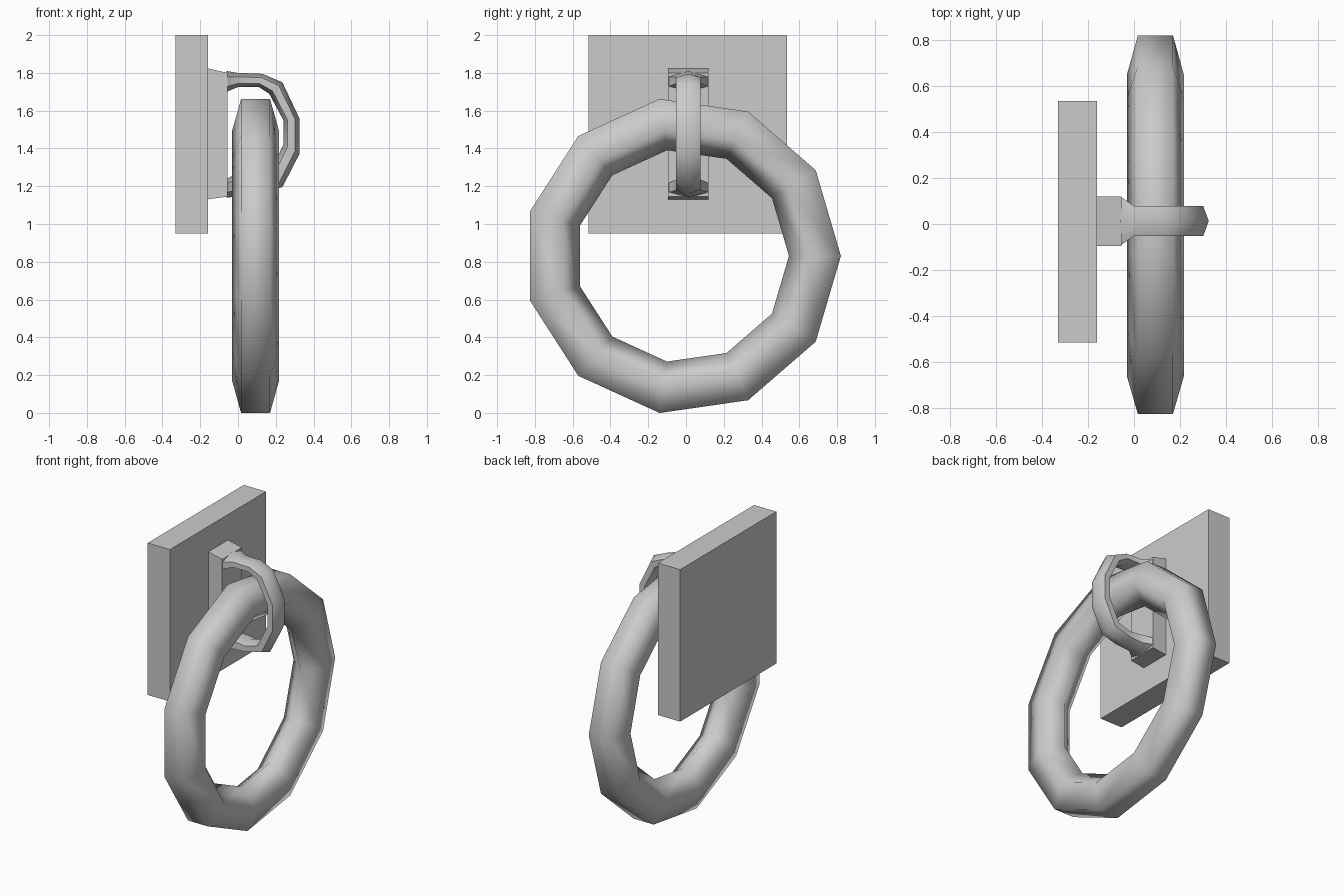
import bpy, bmesh, math
from mathutils import Vector

cube = bpy.data.objects.get("Cube")
if cube:
    bpy.data.objects.remove(cube, do_unlink=True)

metal = bpy.data.materials.new("grey metal")
metal.use_nodes = True
GREY = (0.6, 0.6, 0.6, 1)
metal.diffuse_color = GREY
metal.node_tree.nodes["Principled BSDF"].inputs["Base Color"].default_value = GREY


def loft(name, sections, closed, smooth):
    """Skin a row of equal-length point loops."""
    bm = bmesh.new()
    rows = [[bm.verts.new(p) for p in s] for s in sections]
    pairs = list(zip(rows, rows[1:]))
    if closed:
        pairs.append((rows[-1], rows[0]))
    else:
        bm.faces.new(rows[0])
        bm.faces.new(rows[-1])
    for a, b in pairs:
        for k in range(len(a)):
            n = (k + 1) % len(a)
            bm.faces.new((a[k], a[n], b[n], b[k]))
    bmesh.ops.recalc_face_normals(bm, faces=bm.faces)
    mesh = bpy.data.meshes.new(name)
    bm.to_mesh(mesh)
    bm.free()
    obj = bpy.data.objects.new(name, mesh)
    bpy.context.collection.objects.link(obj)
    mesh.materials.append(metal)
    if smooth:
        bpy.ops.object.select_all(action="DESELECT")
        obj.select_set(True)
        bpy.context.view_layer.objects.active = obj
        bpy.ops.object.shade_smooth_by_angle(angle=math.radians(smooth))
    return obj


def rectangle(x, y0, y1, z0, z1):
    return [(x, y0, z0), (x, y1, z0), (x, y1, z1), (x, y0, z1)]


# Wall plate
loft("wall_plate", [rectangle(x, -0.515, 0.535, 0.95, 2) for x in (-0.33, -0.16)], False, 0)

# Raised block on the plate that carries the staple
loft("staple_base", [rectangle(-0.165, -0.095, 0.12, 1.13, 1.825),
                     rectangle(-0.055, -0.095, 0.12, 1.145, 1.8)], False, 0)

# Staple: outer point, inner point and half width at each station
stations = [
    ((-0.06, 1.81), (-0.06, 1.70), 0.107),
    ((0.0, 1.80), (0.0, 1.725), 0.065),
    ((0.13, 1.795), (0.11, 1.725), 0.065),
    ((0.235, 1.75), (0.165, 1.69), 0.065),
    ((0.325, 1.56), (0.24, 1.55), 0.065),
    ((0.325, 1.37), (0.24, 1.42), 0.065),
    ((0.235, 1.195), (0.17, 1.27), 0.065),
    ((0.10, 1.16), (0.09, 1.245), 0.065),
    ((0.0, 1.145), (-0.01, 1.265), 0.065),
    ((-0.06, 1.14), (-0.06, 1.24), 0.107),
]
sections = []
for outer, inner, w in stations:
    o, i = Vector(outer), Vector(inner)
    hexagon = [(0, 0), (0.28, 1), (0.75, 1), (1, 0), (0.75, -1), (0.28, -1)]
    sections.append([(p.x, 0.013 + side * w, p.y)
                     for t, side in hexagon for p in [o.lerp(i, t)]])
loft("staple", sections, False, 60)

# Hanging ring: eleven sides, five-sided section with its point facing inwards
sections = []
for s in range(11):
    a = math.tau * s / 11
    loop = []
    for k in range(5):
        b = math.pi + math.tau * k / 5
        r = 0.717 + 0.152 * math.cos(b)
        loop.append((0.093 + 0.13 * math.sin(b),
                     -0.02 + r * math.cos(a), 0.831 + r * math.sin(a)))
    sections.append(loop)
loft("hanging_ring", sections, True, 80)
